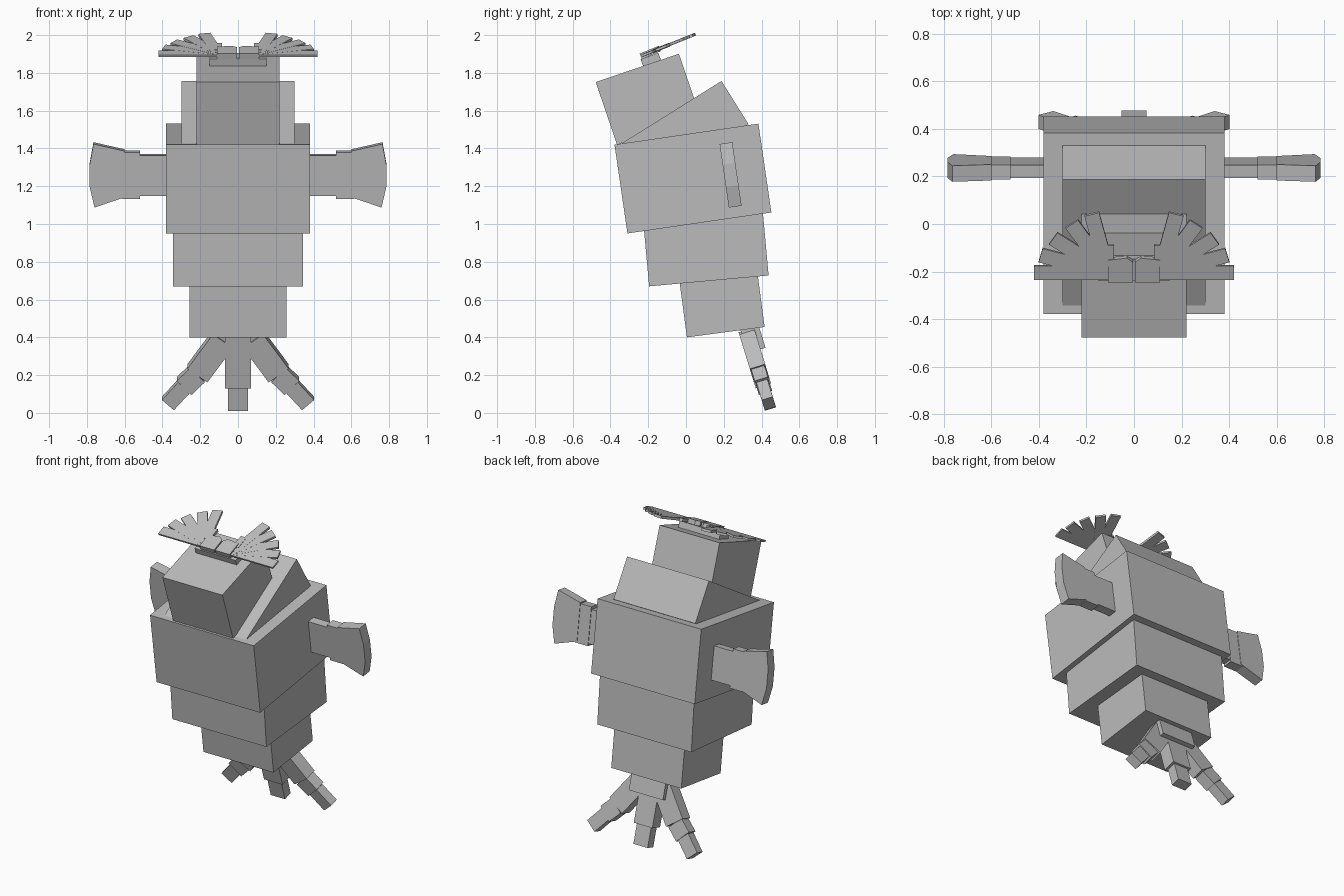
import bpy
import bmesh
from math import radians
from mathutils import Matrix, Vector

cube = bpy.data.objects.get("Cube")
if cube:
    bpy.data.objects.remove(cube)

grey = bpy.data.materials.new("plain grey")
grey.use_nodes = True
grey.diffuse_color = (0.5, 0.5, 0.5, 1)
grey.node_tree.nodes["Principled BSDF"].inputs["Base Color"].default_value = (0.5, 0.5, 0.5, 1)


def frame(y, z, lean):
    """Local frame leaning about the x axis."""
    return Matrix.Translation((0, y, z)) @ Matrix.Rotation(radians(lean), 4, "X")


def prism(name, points, thickness, matrix, mirror=False):
    """Extrude a flat outline evenly to both sides of its plane."""
    bm = bmesh.new()
    face = bm.faces.new([bm.verts.new((u, v, -thickness / 2)) for u, v in points])
    ext = bmesh.ops.extrude_face_region(bm, geom=[face])
    top = [g for g in ext["geom"] if isinstance(g, bmesh.types.BMVert)]
    bmesh.ops.translate(bm, verts=top, vec=(0, 0, thickness))
    bm.transform(matrix)
    bmesh.ops.recalc_face_normals(bm, faces=bm.faces)
    mesh = bpy.data.meshes.new(name)
    bm.to_mesh(mesh)
    bm.free()
    mesh.materials.append(grey)
    obj = bpy.data.objects.new(name, mesh)
    bpy.context.collection.objects.link(obj)
    if mirror:
        obj.modifiers.new("mirror", "MIRROR")
    return obj


def rect(u0, u1, v0, v1):
    return [(u0, v0), (u1, v0), (u1, v1), (u0, v1)]


def strip(start, end, width):
    """Rectangle around the line from start to end."""
    a, b = Vector(start), Vector(end)
    side = (b - a).normalized().orthogonal() * width / 2
    return [a + side, b + side, b - side, a - side]


def block(name, y, z, lean, depth, height, width):
    """Leaning box placed by its lower front edge."""
    move = Matrix.Translation((0, 0, height / 2))
    prism(name, rect(-width / 2, width / 2, 0, depth), height, frame(y, z, lean) @ move)


# Body segments
block("head", -0.365, 1.42, 18.8, 0.465, 0.35, 0.44)
block("neck", -0.21, 1.19, 32, 0.638, 0.27, 0.60)
block("thorax", -0.31, 0.95, 8.3, 0.77, 0.475, 0.76)
block("upper_abdomen", -0.195, 0.67, 5.2, 0.635, 0.34, 0.69)
block("lower_abdomen", 0.005, 0.40, 7.6, 0.415, 0.31, 0.514)

# Side flippers
flip = frame(0.236, 1.26, 98.3)
prism("flipper_root", rect(0.34, 0.53, -0.11, 0.107), 0.055, flip, True)
prism("flipper_middle", rect(0.52, 0.615, -0.125, 0.125), 0.062, flip, True)
prism("flipper_tip", [(0.60, -0.115), (0.76, -0.17), (0.785, -0.06),
                      (0.785, 0.06), (0.765, 0.17), (0.60, 0.132)], 0.068, flip, True)

# Tail base and three stepped tail fingers
tail = frame(0.325, 0.42, 107)
prism("tail_base", rect(-0.125, 0.125, -0.10, 0.03), 0.10, tail @ Matrix.Translation((0, 0, -0.02)))
prism("tail_finger_root", rect(-0.068, 0.068, -0.29, 0.02), 0.085, tail)
prism("tail_finger_tip", rect(-0.052, 0.052, -0.418, -0.27), 0.062, tail)
joints = [(0.08, -0.03), (0.215, -0.22), (0.285, -0.29), (0.371, -0.387)]
for i, (part, width) in enumerate((("root", 0.13), ("middle", 0.11), ("tip", 0.085))):
    prism("side_tail_" + part, strip(joints[i], joints[i + 1], width), 0.085 - 0.012 * i, tail, True)

# Antenna base and hubs on the crown
fan = frame(-0.24, 1.888, 22)
block("antenna_base", -0.225, 1.83, 20, 0.10, 0.045, 0.30)
prism("antenna_hub", [(0.004, 0.0), (0.11, 0.0), (0.11, 0.10), (0.03, 0.11), (0.004, 0.09)], 0.03, fan, True)
prism("antenna_spur", rect(0.085, 0.125, 0.07, 0.165), 0.02, fan, True)

# Fan of feathery blades on each side
tips = [(0.42, 0.038), (0.393, 0.118), (0.34, 0.194), (0.262, 0.26), (0.178, 0.305)]
for i, tip in enumerate(tips):
    start = (0.07, 0.038) if i == 0 else (0.11, 0.04)
    prism(f"antenna_blade_{i + 1}", strip(start, tip, 0.064), 0.012 + 0.001 * i, fan, True)
